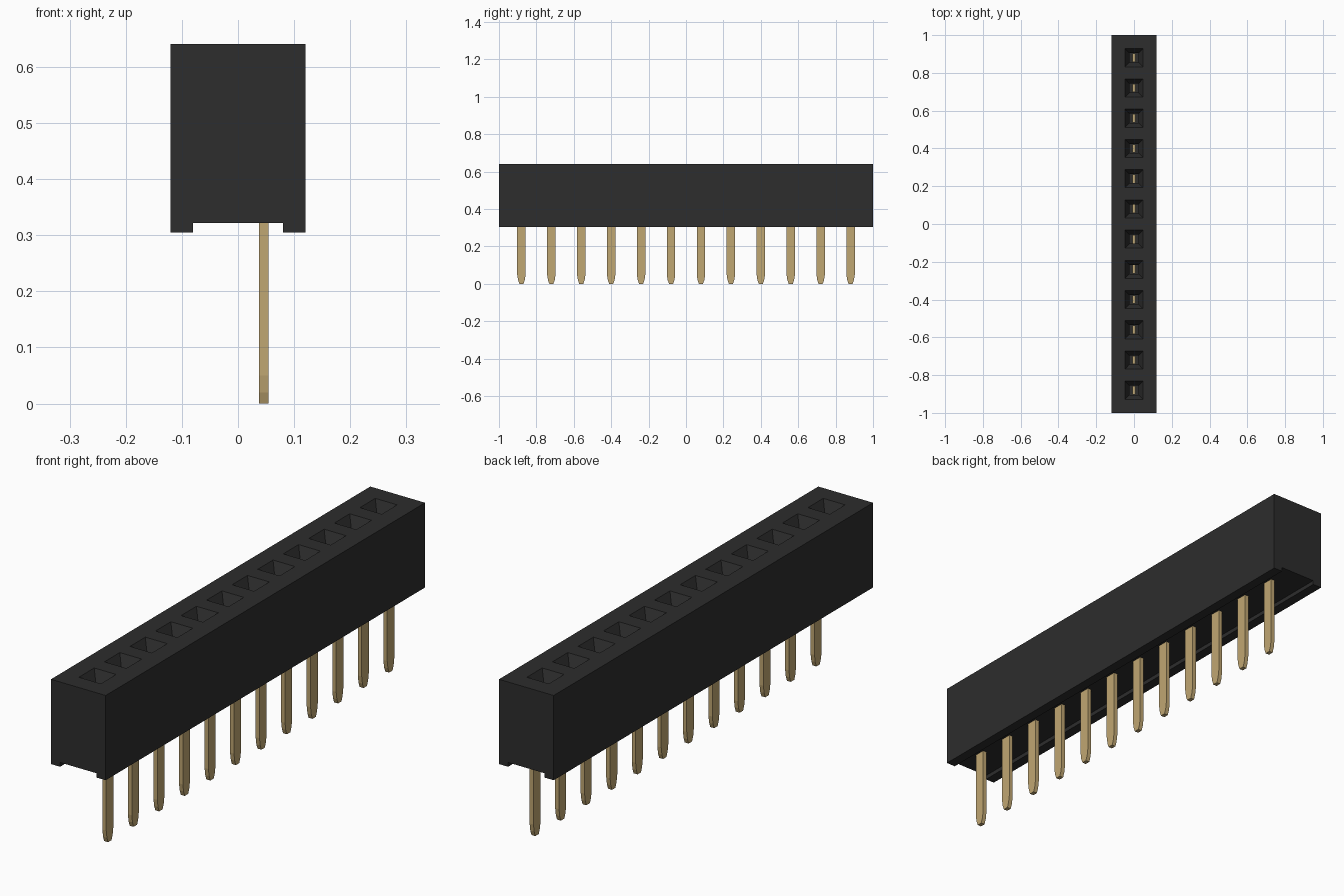
import bpy, bmesh
from mathutils import Vector

old = bpy.data.objects.get("Cube")
if old:
    bpy.data.objects.remove(old, do_unlink=True)

COUNT, PITCH = 12, 0.16
TOP, BOTTOM, CHANNEL = 0.641, 0.305, 0.322
HALF_W, OPENING, SHAFT = 0.12, 0.048, 0.024
centres = [(i - (COUNT - 1) / 2) * PITCH for i in range(COUNT)]


def material(name, rgb):
    m = bpy.data.materials.new(name)
    m.use_nodes = True
    m.diffuse_color = (*rgb, 1)
    m.node_tree.nodes["Principled BSDF"].inputs["Base Color"].default_value = (*rgb, 1)
    return m


black = material("black plastic", (0.026, 0.026, 0.026))
gold = material("gold metal", (0.53, 0.385, 0.17))


def finish(bm, name, mat):
    bmesh.ops.recalc_face_normals(bm, faces=bm.faces)
    me = bpy.data.meshes.new(name)
    bm.to_mesh(me)
    bm.free()
    me.materials.append(mat)
    ob = bpy.data.objects.new(name, me)
    bpy.context.collection.objects.link(ob)
    return ob


def move_face(bm, face, scale, dz):
    """Extrude a face, scale it about its centre and shift it in z."""
    new = bmesh.ops.extrude_discrete_faces(bm, faces=[face])["faces"][0]
    c = new.calc_center_median()
    for v in new.verts:
        v.co = Vector((c.x + (v.co.x - c.x) * scale[0],
                       c.y + (v.co.y - c.y) * scale[1], v.co.z + dz))
    return new


# Housing: channelled profile extruded along y
bm = bmesh.new()
half = [(0.08, CHANNEL), (0.08, BOTTOM), (HALF_W, BOTTOM), (HALF_W, TOP)]
profile = half + [(-x, z) for x, z in reversed(half)]
end = bm.faces.new([bm.verts.new((x, -1, z)) for x, z in profile])
ext = bmesh.ops.extrude_face_region(bm, geom=[end])["geom"]
bmesh.ops.translate(bm, vec=(0, 2, 0), verts=[v for v in ext if isinstance(v, bmesh.types.BMVert)])
bmesh.ops.recalc_face_normals(bm, faces=bm.faces)


def top_faces():
    return [f for f in bm.faces if f.normal.z > 0.9 and f.calc_center_median().z > TOP - 0.001]


def cut(co, no, faces):
    geom = set(faces)
    for f in faces:
        geom.update(f.edges, f.verts)
    bmesh.ops.bisect_plane(bm, geom=list(geom), plane_co=co, plane_no=no)
    bm.normal_update()


# Socket openings: outline squares on the top, then sink funnels and shafts
for s in (-1, 1):
    cut((s * OPENING, 0, 0), (1, 0, 0), top_faces())
for y in centres:
    for s in (-1, 1):
        strip = [f for f in top_faces() if abs(f.calc_center_median().x) < 0.01]
        cut((0, y + s * OPENING, 0), (0, 1, 0), strip)
sockets = [f for f in top_faces() if abs(f.calc_center_median().x) < 0.01
           and any(abs(f.calc_center_median().y - y) < 0.01 for y in centres)]
ratio = SHAFT / OPENING
for f in sockets:
    funnel = move_face(bm, f, (ratio, ratio), -0.045)
    move_face(bm, funnel, (1, 1), -0.24)
finish(bm, "socket_housing", black)


def box(bm, x, y, z0, z1, wx, wy):
    made = bmesh.ops.create_cube(bm, size=1)["verts"]
    for v in made:
        v.co = Vector((x + v.co.x * wx, y + v.co.y * wy, z0 + (v.co.z + 0.5) * (z1 - z0)))
    return made


for i, y in enumerate(centres, 1):
    # Solder pin with a tapered tip
    bm = bmesh.new()
    box(bm, 0.0455, y, 0.05, CHANNEL + 0.01, 0.017, 0.045)
    bm.normal_update()
    low = min(bm.faces, key=lambda f: f.calc_center_median().z)
    move_face(bm, low, (1, 0.8), -0.03)
    bm.normal_update()
    low = min(bm.faces, key=lambda f: f.calc_center_median().z)
    move_face(bm, low, (1, 0.6), -0.02)
    finish(bm, f"solder_pin_{i}", gold)

    # Contact blade down inside the shaft
    bm = bmesh.new()
    box(bm, 0, y, 0.35, 0.52, 0.016, 0.044)
    finish(bm, f"socket_contact_{i}", gold)
